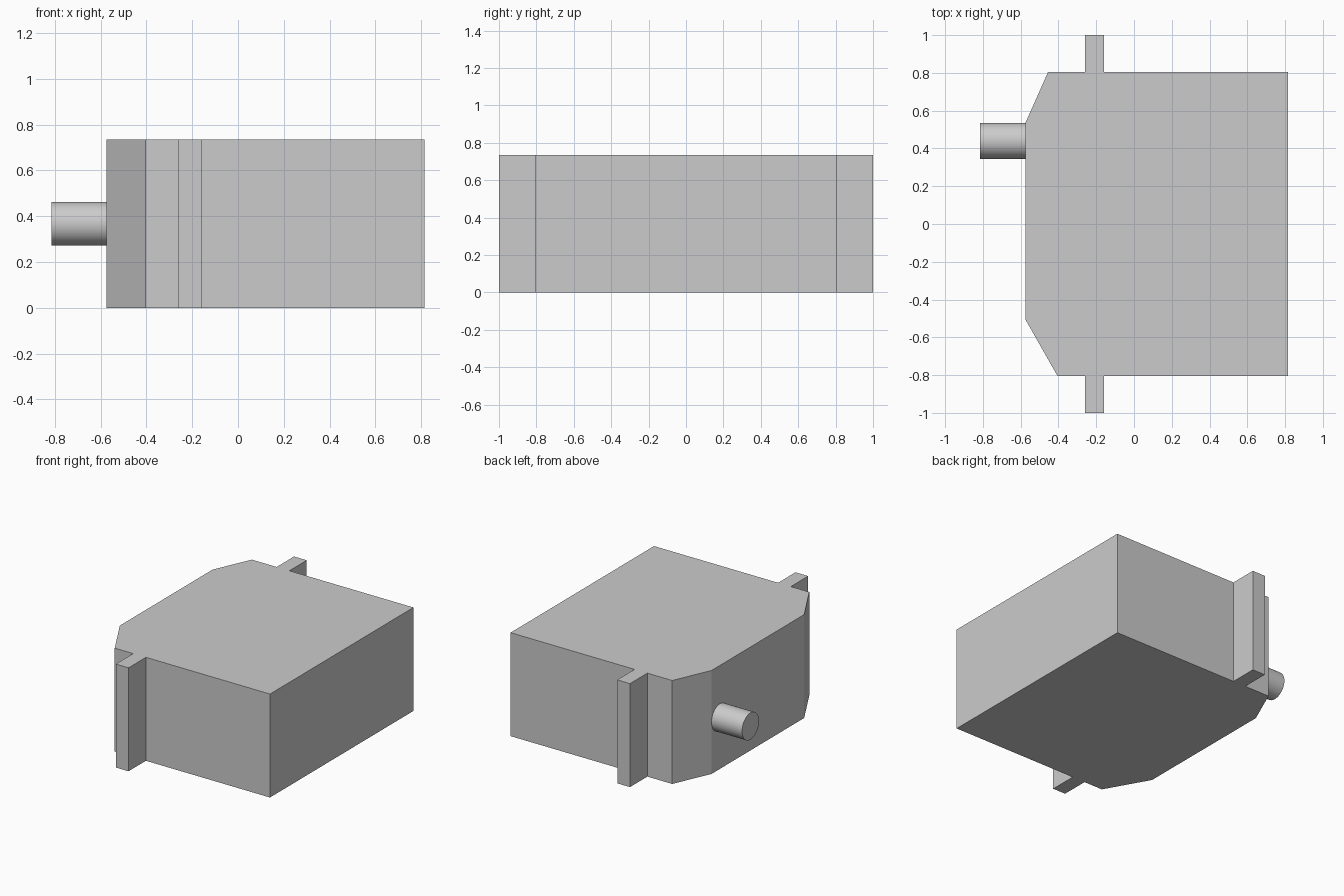
import bpy, bmesh
from math import radians
from mathutils import Matrix

cube = bpy.data.objects.get("Cube")
if cube:
    bpy.data.objects.remove(cube, do_unlink=True)

HEIGHT = 0.735

grey = bpy.data.materials.new("light grey plastic")
grey.use_nodes = True
colour = (0.6, 0.6, 0.6, 1)
grey.diffuse_color = colour
grey.node_tree.nodes["Principled BSDF"].inputs["Base Color"].default_value = colour


def add_object(name, bm):
    bmesh.ops.recalc_face_normals(bm, faces=bm.faces)
    mesh = bpy.data.meshes.new(name)
    bm.to_mesh(mesh)
    bm.free()
    mesh.materials.append(grey)
    obj = bpy.data.objects.new(name, mesh)
    bpy.context.collection.objects.link(obj)
    return obj


# Housing: chamfered outline with a mounting lug on each side, extruded upward
outline = [
    (0.815, -0.805), (0.815, 0.805),
    (-0.16, 0.805), (-0.16, 1), (-0.26, 1), (-0.26, 0.805),
    (-0.455, 0.805), (-0.575, 0.535),
    (-0.575, -0.505), (-0.405, -0.805),
    (-0.26, -0.805), (-0.26, -1), (-0.16, -1), (-0.16, -0.805),
]
bm = bmesh.new()
base = bm.faces.new([bm.verts.new((x, y, 0)) for x, y in outline])
top = bmesh.ops.extrude_face_region(bm, geom=[base], use_keep_orig=True)
bmesh.ops.translate(bm, vec=(0, 0, HEIGHT),
                    verts=[v for v in top["geom"] if isinstance(v, bmesh.types.BMVert)])
add_object("housing_with_lugs", bm)

# Output shaft: round pin on the chamfered side
bm = bmesh.new()
bmesh.ops.create_cone(
    bm, cap_ends=True, segments=48, radius1=0.095, radius2=0.095, depth=0.25,
    matrix=Matrix.Translation((-0.69, 0.44, HEIGHT / 2)) @ Matrix.Rotation(radians(90), 4, "Y"))
shaft = add_object("output_shaft", bm)
bpy.ops.object.select_all(action="DESELECT")
shaft.select_set(True)
bpy.context.view_layer.objects.active = shaft
bpy.ops.object.shade_smooth_by_angle(angle=radians(30))
